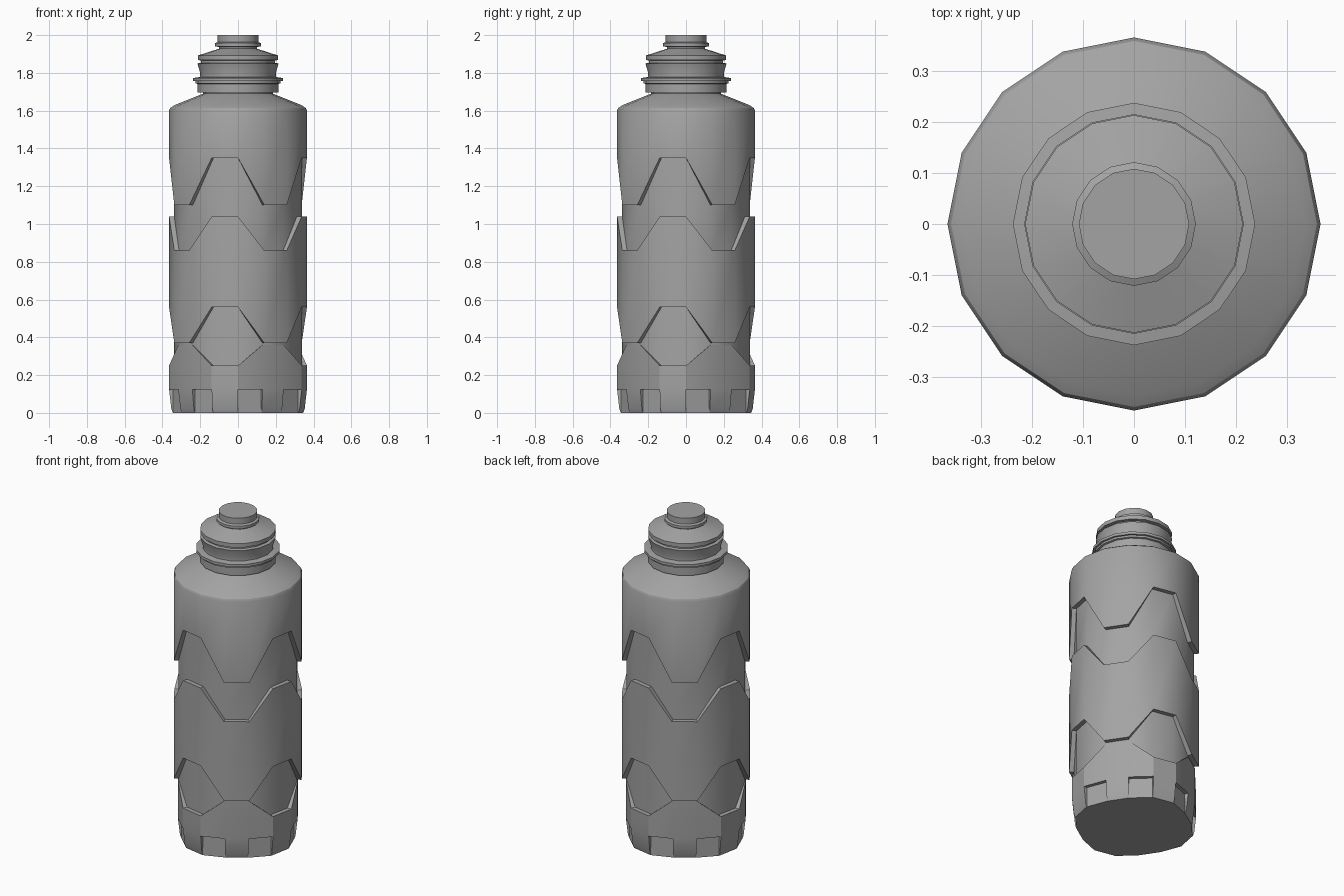
import bpy, bmesh, math

if "Cube" in bpy.data.objects:
    bpy.data.objects.remove(bpy.data.objects["Cube"])

N = 16                       # sides of every round part
R, FLOOR = 0.365, 0.338      # outer radius and groove floor radius

grey = bpy.data.materials.new("plain grey")
grey.diffuse_color = (0.37, 0.37, 0.37, 1)
grey.use_nodes = True
grey.node_tree.nodes["Principled BSDF"].inputs["Base Color"].default_value = grey.diffuse_color


def high(k):
    """True where the repeating zigzag is on its upper step."""
    return k % 4 in (0, 3)


def zigzag(r_high, z_high, r_low, z_low):
    return [(r_high, z_high) if high(k) else (r_low, z_low) for k in range(N)]


def circle(r, z):
    return [(r, z)] * N


def add_ring(bm, ring):
    verts = []
    for k, (r, z) in enumerate(ring):
        a = 2 * math.pi * k / N
        verts.append(bm.verts.new((r * math.cos(a), r * math.sin(a), z)))
    return verts


def bridge(bm, low, up, columns=range(N)):
    for k in columns:
        j = (k + 1) % N
        bm.faces.new((low[k], low[j], up[j], up[k]))


def loft(bm, rings):
    """Skin a list of rings ordered from bottom to top."""
    loops = [add_ring(bm, r) for r in rings]
    for low, up in zip(loops, loops[1:]):
        bridge(bm, low, up)
    return loops


def finish(bm, name):
    mesh = bpy.data.meshes.new(name)
    bm.to_mesh(mesh)
    bm.free()
    mesh.materials.append(grey)
    obj = bpy.data.objects.new(name, mesh)
    bpy.context.collection.objects.link(obj)
    bpy.ops.object.select_all(action='DESELECT')
    obj.select_set(True)
    bpy.context.view_layer.objects.active = obj
    bpy.ops.object.shade_smooth_by_angle(angle=math.radians(30))


# Base: squarish foot with notches in every other column
LOW = 0.342
bm = bmesh.new()
bottom, tab, notch_top, edge, floor = [add_ring(bm, r) for r in (
    zigzag(R - 0.02, 0, LOW - 0.02, 0),
    zigzag(R - 0.012, 0.02, LOW - 0.012, 0.02),
    zigzag(R, 0.125, LOW, 0.125),
    zigzag(R, 0.25, LOW, 0.36),
    zigzag(FLOOR, 0.25, FLOOR, 0.36))]
inner = add_ring(bm, zigzag(R - 0.022, 0.125, LOW - 0.022, 0.125))
bridge(bm, notch_top, edge)
bridge(bm, edge, floor)
bridge(bm, bottom, tab, range(1, N, 2))
bridge(bm, tab, notch_top, range(1, N, 2))
bridge(bm, bottom, inner, range(0, N, 2))
for k in range(0, N, 2):
    j = k + 1
    bm.faces.new((inner[k], inner[j], notch_top[j], notch_top[k]))
    bm.faces.new((tab[k], bottom[k], inner[k], notch_top[k]))
    bm.faces.new((notch_top[j], inner[j], bottom[j], tab[j]))
bm.faces.new(bottom[::-1])
finish(bm, "base")

# Body: groove floors, raised bands with zigzag edges, shoulder
bm = bmesh.new()
loft(bm, [
    zigzag(FLOOR, 0.25, FLOOR, 0.36),
    zigzag(FLOOR, 0.56, FLOOR, 0.37),
    zigzag(R, 0.56, R, 0.37),
    zigzag(R, 1.04, R, 0.86),
    zigzag(FLOOR, 1.04, FLOOR, 0.86),
    zigzag(FLOOR, 1.35, FLOOR, 1.10),
    zigzag(R, 1.35, R, 1.10),
    circle(R, 1.60), circle(0.358, 1.615), circle(0.335, 1.63),
    circle(0.185, 1.69)])
finish(bm, "body")

# Neck: collar, flange, flared ring and domed lid
bm = bmesh.new()
loft(bm, [circle(r, z) for r, z in (
    (0.185, 1.68), (0.185, 1.695), (0.215, 1.695), (0.215, 1.742),
    (0.225, 1.745), (0.225, 1.757), (0.237, 1.757), (0.237, 1.773),
    (0.20, 1.778), (0.20, 1.80), (0.215, 1.85), (0.195, 1.853),
    (0.195, 1.866), (0.213, 1.868), (0.213, 1.892), (0.10, 1.928))])
finish(bm, "neck")

# Spout: small ringed nozzle with a flat top
bm = bmesh.new()
rings = loft(bm, [circle(r, z) for r, z in (
    (0.10, 1.92), (0.10, 1.937), (0.121, 1.94), (0.121, 1.957),
    (0.108, 1.963), (0.108, 2.0))])
bm.faces.new(rings[-1])
finish(bm, "spout")
